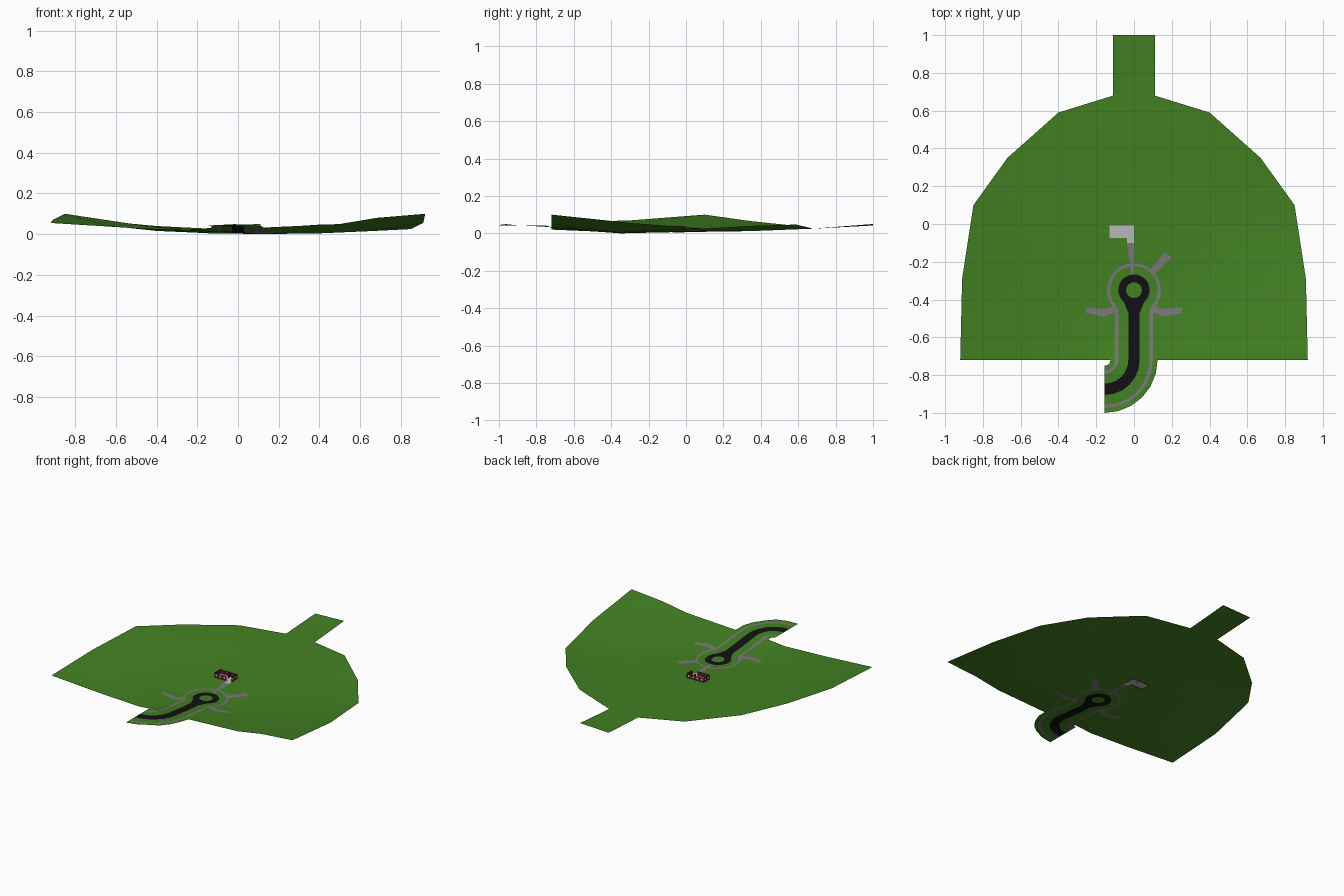
import bpy
from math import sin, cos, pi
from mathutils import Vector
from mathutils.geometry import delaunay_2d_cdt
from mathutils.bvhtree import BVHTree

if "Cube" in bpy.data.objects:
    bpy.data.objects.remove(bpy.data.objects["Cube"])


def material(name, rgb):
    m = bpy.data.materials.new(name)
    m.diffuse_color = (*rgb, 1)
    m.use_nodes = True
    m.node_tree.nodes["Principled BSDF"].inputs["Base Color"].default_value = m.diffuse_color
    return m


MATS = {
    "grass": material("grass_green", (0.055, 0.22, 0.016)),
    "road": material("asphalt", (0.006, 0.005, 0.007)),
    "footpath": material("path_grey", (0.2, 0.18, 0.2)),
    "house_floor": material("floor_grey", (0.5, 0.48, 0.5)),
    "house_walls": material("brick_red", (0.11, 0.012, 0.014)),
    "house_windows": material("window_white", (0.7, 0.7, 0.7)),
}


def make(name, verts, faces, smooth=False):
    me = bpy.data.meshes.new(name)
    me.from_pydata(verts, [], faces)
    me.materials.append(MATS[name])
    for p in me.polygons:
        p.use_smooth = smooth
    ob = bpy.data.objects.new(name, me)
    bpy.context.collection.objects.link(ob)
    return ob


# Ground relief: outline corners first, then inner control points
OUTLINE = [(-.92, -.72, .055), (-.55, -.72, .032), (-.25, -.72, .02), (-.12, -.72, .032),
           (.12, -.72, .032), (.5, -.72, .05), (.68, -.72, .08), (.92, -.72, .1),
           (.91, -.29, .055), (.85, .1, .025), (.67, .35, .04), (.4, .59, .047),
           (.11, .68, .025), (.11, 1, .05), (-.11, 1, .042), (-.11, .68, .025),
           (-.4, .59, .04), (-.67, .35, .065), (-.85, .1, .1), (-.91, -.29, .07)]
INNER = [(0, -.72, .034), (0, -.52, .012), (-.14, -.35, .004), (.14, -.35, 0), (0, -.2, .004),
         (-.15, 0, .009), (.05, 0, .007), (0, .35, .012), (.4, -.35, .004), (.4, .1, .012),
         (.65, -.2, .015), (-.4, -.35, .016), (-.45, .1, .04), (-.65, -.3, .045),
         (.3, -.55, .02), (0, .55, .02)]
TAIL = [(.12, -.8, .04), (.04, -.92, .043), (-.155, -1, .042), (-.155, -.75, .042)]
ctrl = [Vector(p) for p in OUTLINE + INNER + TAIL]
n = len(OUTLINE)
res = delaunay_2d_cdt([c.xy for c in ctrl], [(i, (i + 1) % n) for i in range(n)], [], 0, 1e-5)
relief = BVHTree.FromPolygons(
    [(v.x, v.y, ctrl[o[0]].z) for v, o in zip(res[0], res[3])], res[2])


def height(x, y):
    hit = relief.ray_cast(Vector((x, y, 1)), Vector((0, 0, -1)))[0]
    if hit is None:
        hit = relief.find_nearest(Vector((x, y, .04)))[0]
    return hit.z


def disk(r, sides=24):
    return [(r * cos(2 * pi * i / sides), -.35 + r * sin(2 * pi * i / sides)) for i in range(sides)]


def strip(h):
    """Driveway band of half width h: straight, then a quarter turn to the left."""
    angles = [-pi / 2 * i / 6 for i in range(7)]
    side = lambda o: [(o, -.37), (o, -.55)] + [
        (-.155 + (.155 + o) * cos(a), -.72 + (.155 + o) * sin(a)) for a in angles]
    return side(h) + side(-h)[::-1]


# Regions painted one over another; the last that covers a face wins
SIDE = [(-.254, -.44), (-.16, -.45), (-.09, -.43), (-.075, -.46), (-.16, -.49), (-.254, -.47)]
REGIONS = [
    ("grass", [p[:2] for p in OUTLINE]),
    ("grass", strip(.125)),
    ("footpath", SIDE),
    ("footpath", [(-x, y) for x, y in SIDE]),
    ("footpath", disk(.143)),
    ("footpath", strip(.1)),
    ("grass", disk(.127)),
    ("grass", strip(.083)),
    ("footpath", [(-.037, -.1), (0, -.1), (0, -.28), (-.012, -.28)]),
    ("footpath", [(.08, -.25), (.16, -.15), (.2, -.175), (.1, -.275)]),
    ("road", strip(.03)),
    ("road", [(-.055, -.41), (-.03, -.47), (.03, -.47), (.055, -.41)]),
    ("road", disk(.083)),
    ("grass", disk(.042, 16)),
    ("house_floor", [(-.13, -.008), (0, -.008), (0, -.1), (-.037, -.1), (-.037, -.073), (-.13, -.073)]),
]


def inside(x, y, poly):
    odd = False
    for (x1, y1), (x2, y2) in zip(poly, poly[1:] + poly[:1]):
        if (y1 > y) != (y2 > y) and x < x1 + (y - y1) * (x2 - x1) / (y2 - y1):
            odd = not odd
    return odd


# One shared triangulation, cut along every region border
pts, edges = [Vector(p[:2]) for p in INNER], []
for _, poly in REGIONS:
    s, k = len(pts), len(poly)
    pts += [Vector(p) for p in poly]
    edges += [(s + i, s + (i + 1) % k) for i in range(k)]
flat, _, tris, *_ = delaunay_2d_cdt(pts, edges, [], 0, 1e-5)
verts = [(v.x, v.y, height(v.x, v.y)) for v in flat]

parts = {}
for t in tris:
    cx, cy = sum(flat[i].x for i in t) / 3, sum(flat[i].y for i in t) / 3
    kinds = [kind for kind, poly in REGIONS if inside(cx, cy, poly)]
    if kinds:
        parts.setdefault(kinds[-1], []).append(t)
for name, faces in parts.items():
    used = {v: i for i, v in enumerate(sorted({v for f in faces for v in f}))}
    make(name, [verts[v] for v in used], [[used[v] for v in f] for f in faces], True)

# Roofless house: thin upright panels with an open entrance at the front right
def panel(store, a, b, z0, z1):
    v, f = store
    s = len(v)
    v += [(*a, z0), (*b, z0), (*b, z1), (*a, z1)]
    f.append((s, s + 1, s + 2, s + 3))


walls, windows = ([], []), ([], [])
W, E, S, N = -.13, 0, -.073, -.008
for a, b, count in [((W, S), (-.037, S), 3), ((E, S), (E, N), 2),
                    ((E, N), (W, N), 4), ((W, N), (W, S), 2), ((-.05, N), (-.05, -.04), 0)]:
    panel(walls, a, b, .005, .038)
    a, b = Vector(a), Vector(b)
    d = (b - a).normalized()
    out = Vector((d.y, -d.x)) * .0008
    for i in range(count):
        c = a.lerp(b, (i + .5) / count) + out
        panel(windows, c - d * .006, c + d * .006, .018, .03)
make("house_walls", *walls)
make("house_windows", *windows)
